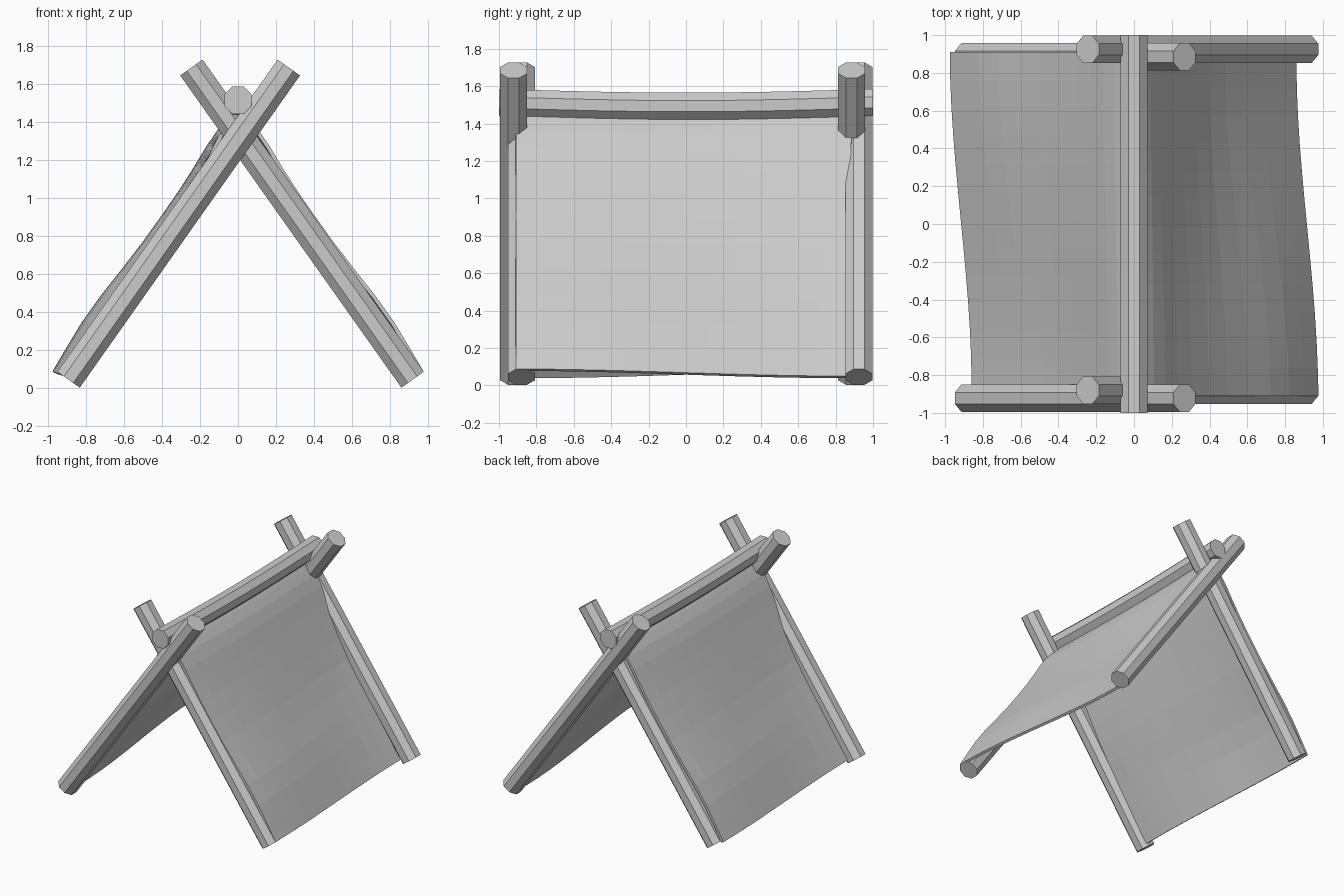
import bpy, math
from mathutils import Vector

if "Cube" in bpy.data.objects:
    bpy.data.objects.remove(bpy.data.objects["Cube"])


def make_object(name, verts, faces):
    mesh = bpy.data.meshes.new(name)
    mesh.from_pydata(verts, [], faces)
    mesh.update()
    obj = bpy.data.objects.new(name, mesh)
    bpy.context.collection.objects.link(obj)
    return obj


def pole(name, a, b, side, sag=0.0, steps=1, radius=0.078):
    """Eight-sided pole from a to b, optionally sagging in the middle."""
    a, b, u = Vector(a), Vector(b), Vector(side)
    v = (b - a).normalized().cross(u)
    verts, faces = [], []
    for i in range(steps + 1):
        t = i / steps
        c = a.lerp(b, t) - Vector((0, 0, sag * math.sin(math.pi * t)))
        for k in range(8):
            ang = math.pi / 8 + k * math.pi / 4
            verts.append(c + radius * (math.cos(ang) * u + math.sin(ang) * v))
    for i in range(steps):
        for k in range(8):
            n = (k + 1) % 8
            faces.append((i*8 + k, i*8 + n, i*8 + 8 + n, i*8 + 8 + k))
    faces.append(tuple(range(7, -1, -1)))
    faces.append(tuple(steps*8 + k for k in range(8)))
    return make_object(name, verts, faces)


def spline(points, t):
    """Point on a smooth curve through the given points."""
    n = len(points) - 1
    i = min(int(t * n), n - 1)
    f = t * n - i
    p1, p2 = Vector(points[i]), Vector(points[i + 1])
    p0 = Vector(points[i - 1]) if i > 0 else 2 * p1 - p2
    p3 = Vector(points[i + 2]) if i + 2 <= n else 2 * p2 - p1
    return 0.5 * (2*p1 + (p2 - p0)*f + (2*p0 - 5*p1 + 4*p2 - p3)*f*f
                  + (3*p1 - p0 - 3*p2 + p3)*f**3)


# Crossed end poles
for end, y_rise, y_fall in (("front", -0.922, -0.88), ("back", 0.885, 0.925)):
    pole(end + "_left_foot_pole", (-0.89, y_rise, 0.045), (0.267, y_rise, 1.685), (0, 1, 0))
    pole(end + "_right_foot_pole", (0.917, y_fall, 0.045), (-0.245, y_fall, 1.685), (0, 1, 0))

# Sagging ridge pole
pole("ridge_pole", (0, -1, 1.513), (0, 1, 1.513), (1, 0, 0), sag=0.02, steps=8)

# Cloth side profiles (x, z): one end lies over its pole, the other tucks inside
OVER = [(0.975, 0.088), (0.785, 0.40), (0.515, 0.75), (0.29, 1.07), (0.128, 1.33), (0.01, 1.465)]
UNDER = [(0.86, 0.05), (0.635, 0.38), (0.41, 0.72), (0.235, 1.05), (0.105, 1.32), (0.01, 1.465)]


def cloth(name, turn):
    rows, cols = 12, 12
    verts, faces = [], []
    for i in range(rows + 1):
        t = i / rows
        over, under = spline(OVER, t), spline(UNDER, t)
        for j in range(cols + 1):
            s = j / cols
            w = 1 - s * s * (3 - 2 * s)
            p = under.lerp(over, w)
            y = -0.91 + s * (1.77 + 0.03 * t)
            droop = 0.02 * math.sin(math.pi * s) * t
            verts.append((turn * p.x, turn * y, p.y - droop))
    for i in range(rows):
        for j in range(cols):
            a = i * (cols + 1) + j
            faces.append((a, a + 1, a + cols + 2, a + cols + 1))
    obj = make_object(name, verts, faces)
    mod = obj.modifiers.new("thickness", 'SOLIDIFY')
    mod.thickness = 0.02
    mod.offset = -1
    return obj


# Two cloth sides, the second turned half a circle
cloth("right_cloth", 1)
cloth("left_cloth", -1)
